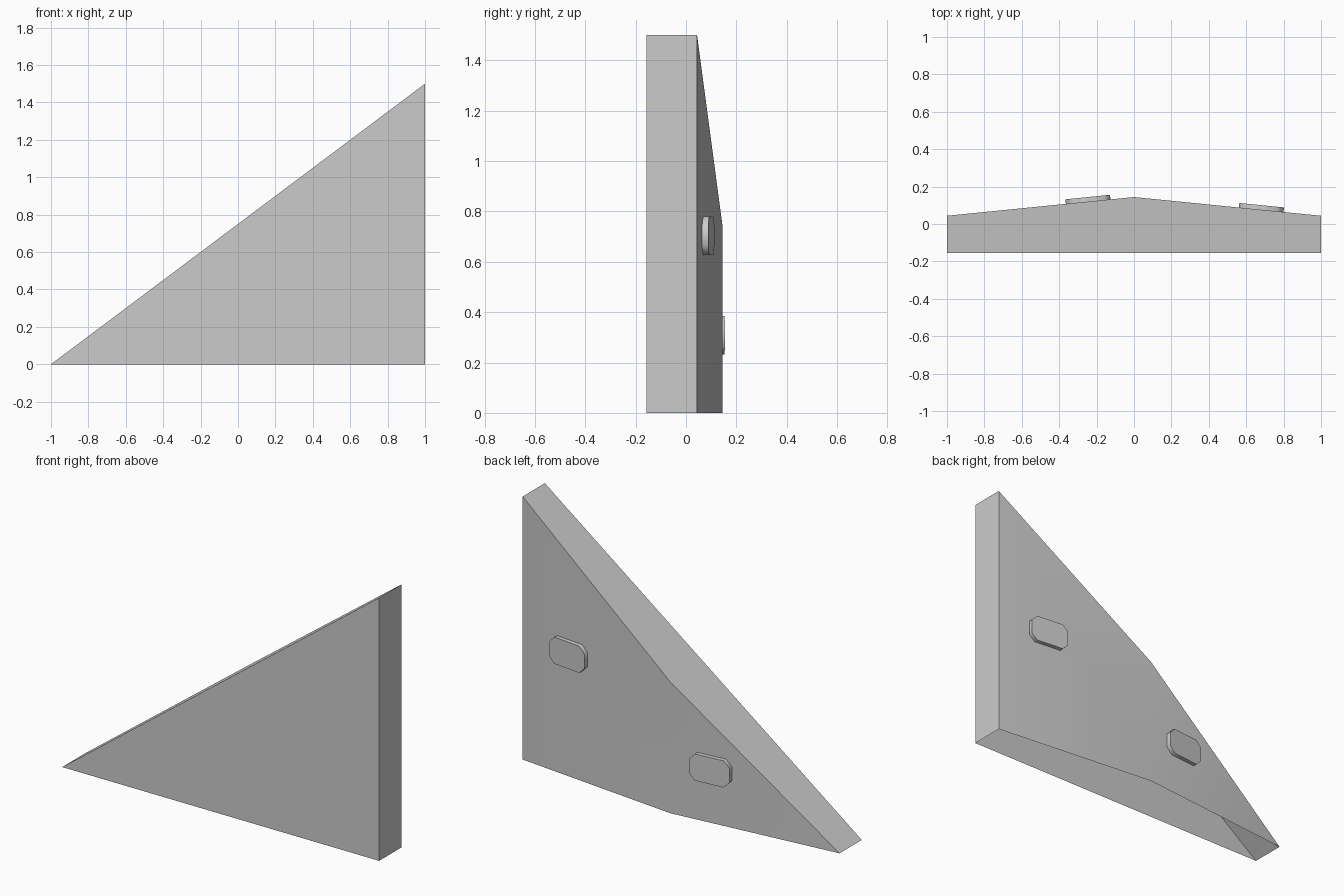
import bpy, bmesh, math
from mathutils import Matrix

if "Cube" in bpy.data.objects:
    bpy.data.objects.remove(bpy.data.objects["Cube"])

FRONT, EDGE, RIDGE = -0.156, 0.044, 0.144   # y of front, back rim and back ridge
TILT = math.atan(RIDGE - EDGE)


def finish(bm, name, angle):
    mesh = bpy.data.meshes.new(name)
    bm.to_mesh(mesh)
    bm.free()
    obj = bpy.data.objects.new(name, mesh)
    bpy.context.collection.objects.link(obj)
    bpy.ops.object.select_all(action='DESELECT')
    obj.select_set(True)
    bpy.context.view_layer.objects.active = obj
    bpy.ops.object.shade_smooth_by_angle(angle=math.radians(angle))
    return obj


# Wedge shell: triangular panel with a ridged back and an open underside
bm = bmesh.new()
outline = [(-1, 0), (0, 0), (1, 0), (1, 1.5), (0, 0.75)]
f = [bm.verts.new((x, FRONT, z)) for x, z in outline]
b = [bm.verts.new((x, EDGE if x else RIDGE, z)) for x, z in outline]
bm.faces.new((f[0], f[2], f[3]))                 # front
bm.faces.new((b[0], b[4], b[1]))                 # back, thin end
bm.faces.new((b[1], b[4], b[3], b[2]))           # back, tall end
bm.faces.new((f[2], b[2], b[3], f[3]))           # right side
bm.faces.new((f[0], f[3], b[3], b[4], b[0]))     # sloping top
bmesh.ops.delete(bm, geom=[f[1], f[4]], context='VERTS')
finish(bm, "wedge_panel", 30)


# Raised pads with clipped corners, lying on the back slopes
def pad(name, x, z, w=0.24, h=0.152, c=0.035, thick=0.0245):
    bm = bmesh.new()
    a, d = w / 2, h / 2
    pts = [(a - c, -d), (a, -d + c), (a, d - c), (a - c, d),
           (c - a, d), (-a, d - c), (-a, c - d), (c - a, -d)]
    base = bm.faces.new([bm.verts.new((px, 0, pz)) for px, pz in pts])
    ext = bmesh.ops.extrude_face_region(bm, geom=[base])
    top = [v for v in ext["geom"] if isinstance(v, bmesh.types.BMVert)]
    bmesh.ops.translate(bm, verts=top, vec=(0, thick, 0))
    bmesh.ops.recalc_face_normals(bm, faces=bm.faces)
    y = RIDGE - abs(x) * (RIDGE - EDGE)
    turn = Matrix.Rotation(-TILT if x > 0 else TILT, 4, 'Z')
    bm.transform(Matrix.Translation((x, y, z)) @ turn)
    finish(bm, name, 50)


pad("low_pad", -0.245, 0.308)
pad("high_pad", 0.68, 0.703)
